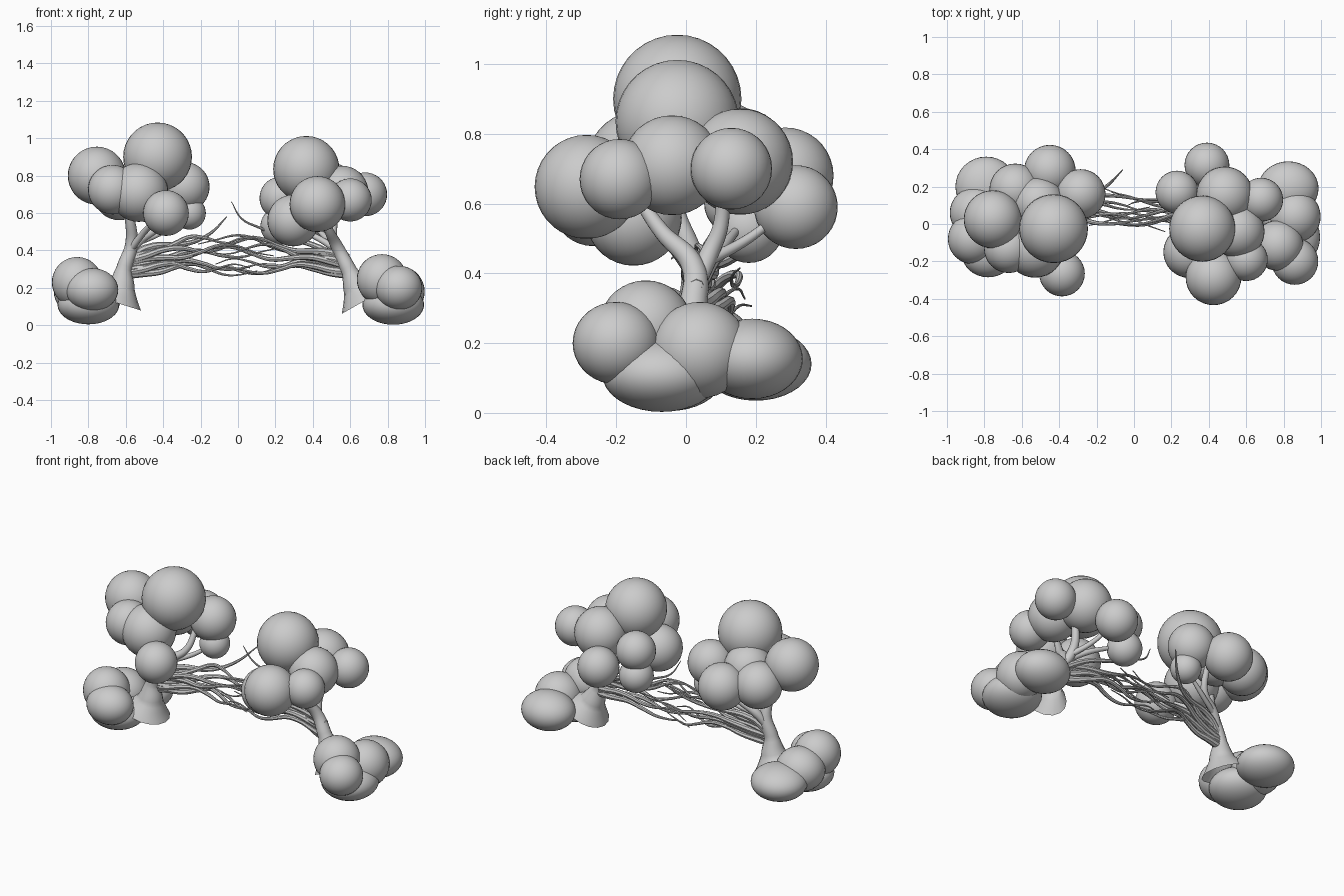
import bpy, math, random
from mathutils import Vector

random.seed(11)


def blob(name, loc, size):
    """Smooth foliage ball; size is a radius or three radii."""
    if not isinstance(size, tuple):
        size = (size,) * 3
    bpy.ops.mesh.primitive_uv_sphere_add(segments=32, ring_count=18, radius=1, location=loc)
    ob = bpy.context.object
    ob.name = name
    ob.scale = size
    bpy.ops.object.transform_apply(location=False, rotation=False, scale=True)
    bpy.ops.object.shade_smooth()


def tube(name, strands, sides=3, steps=6):
    """Tapered tubes; each strand is a list of (x, y, z, radius)."""
    cu = bpy.data.curves.new(name, 'CURVE')
    cu.dimensions = '3D'
    cu.bevel_depth = 1.0
    cu.bevel_resolution = sides
    cu.resolution_u = steps
    for pts in strands:
        sp = cu.splines.new('BEZIER')
        sp.bezier_points.add(len(pts) - 1)
        for bp, (x, y, z, r) in zip(sp.bezier_points, pts):
            bp.co = (x, y, z)
            bp.radius = r
            bp.handle_left_type = bp.handle_right_type = 'AUTO'
    ob = bpy.data.objects.new(name, cu)
    bpy.context.collection.objects.link(ob)
    bpy.ops.object.select_all(action='DESELECT')
    ob.select_set(True)
    bpy.context.view_layer.objects.active = ob
    bpy.ops.object.convert(target='MESH')
    bpy.ops.object.shade_smooth_by_angle()


# Canopies
left_canopy = [
    ((-.43, -.025, .90), .184), ((-.755, .025, .80), .155), ((-.67, -.13, .725), .132),
    ((-.53, -.13, .71), .157), ((-.385, -.265, .60), .122), ((-.285, .16, .74), .133),
    ((-.26, .14, .60), .088), ((-.45, .285, .68), .138), ((-.635, .185, .70), .138),
    ((-.51, .11, .75), .14)]
right_canopy = [
    ((.365, -.025, .835), .177), ((.425, -.285, .648), .149), ((.295, -.15, .56), .138),
    ((.23, .17, .68), .115), ((.22, .18, .53), .10), ((.68, .13, .70), .117),
    ((.60, -.19, .67), .115), ((.555, -.04, .71), .143), ((.485, .155, .72), .152),
    ((.39, .315, .59), .12)]
# Low bushes behind the trunk bases
left_bush = [
    ((-.86, -.08, .23), .135), ((-.78, -.16, .19), (.14, .125, .115)),
    ((-.80, -.05, .11), (.165, .16, .105)), ((-.79, .20, .14), (.165, .16, .105)),
    ((-.84, .06, .18), (.145, .14, .13))]
right_bush = [
    ((.77, -.115, .245), .135), ((.86, -.20, .20), (.125, .125, .118)),
    ((.86, .04, .18), (.138, .14, .138)), ((.825, .19, .155), (.162, .145, .115)),
    ((.83, -.07, .11), (.165, .17, .107))]
for name, items in (("left_canopy", left_canopy), ("right_canopy", right_canopy),
                    ("left_bush", left_bush), ("right_bush", right_bush)):
    for loc, size in items:
        blob(name, loc, size)

# Flared open-bottomed trunks with forked branches
tube("left_trunk", [
    [(-.65, .02, .12, .138), (-.625, .02, .20, .075), (-.61, .02, .30, .042),
     (-.57, .02, .43, .034), (-.58, -.03, .58, .026), (-.60, -.05, .70, .02)],
    [(-.605, .02, .34, .02), (-.53, .06, .45, .026), (-.43, .10, .53, .02), (-.40, .16, .66, .016)],
    [(-.58, .02, .40, .02), (-.50, -.06, .50, .017), (-.42, -.18, .58, .013)],
    [(-.56, .05, .43, .015), (-.40, .11, .50, .014), (-.28, .14, .58, .009)],
], 6, 8)
tube("right_trunk", [
    [(.675, .02, .13, .138), (.635, .02, .20, .075), (.595, .02, .29, .042),
     (.53, .02, .42, .033), (.48, -.07, .52, .023), (.44, -.14, .62, .018)],
    [(.575, .02, .33, .02), (.51, .06, .44, .028), (.51, .10, .54, .022), (.54, .10, .68, .018)],
    [(.55, .02, .39, .02), (.42, .10, .47, .016), (.28, .15, .53, .011)],
    [(.52, .05, .43, .018), (.44, .18, .50, .014), (.40, .27, .57, .011)],
], 6, 8)


# Tangled thin aerial roots reaching from each trunk toward the other
def roots(side, count):
    out = []
    for i in range(count):
        t = i / (count - 1)
        start = Vector((side * .59, .03, .27 + .09 * t))
        end = Vector((side * random.uniform(-.24, .06), random.uniform(-.02, .17),
                      .25 + .22 * t + random.uniform(-.03, .03)))
        p1, p2 = random.uniform(0, 6.28), random.uniform(0, 6.28)
        n, pts = 9, []
        for k in range(n):
            u = k / (n - 1)
            p = start.lerp(end, u)
            w = .028 * min(1, u * 2)
            p.y += w * math.sin(p1 + 8 * u) + .10 * u * (1 - u)
            p.z += w * math.sin(p2 + 10 * u) + .12 * u * (1 - u)
            pts.append((*p, .02 * (1 - u) ** 1.2 + .0025))
        out.append(pts)
    return out


tube("left_roots", roots(-1, 7) + [
    [(-.59, .03, .34, .025), (-.50, .06, .41, .02), (-.26, .13, .44, .013),
     (-.15, .20, .49, .009), (-.06, .29, .58, .003)]], 2, 5)
tube("right_roots", roots(1, 7) + [
    [(.57, .03, .34, .022), (.40, .08, .43, .015), (.24, .12, .47, .01),
     (.12, .13, .52, .007), (.02, .12, .57, .005), (-.035, .10, .66, .002)]], 2, 5)
